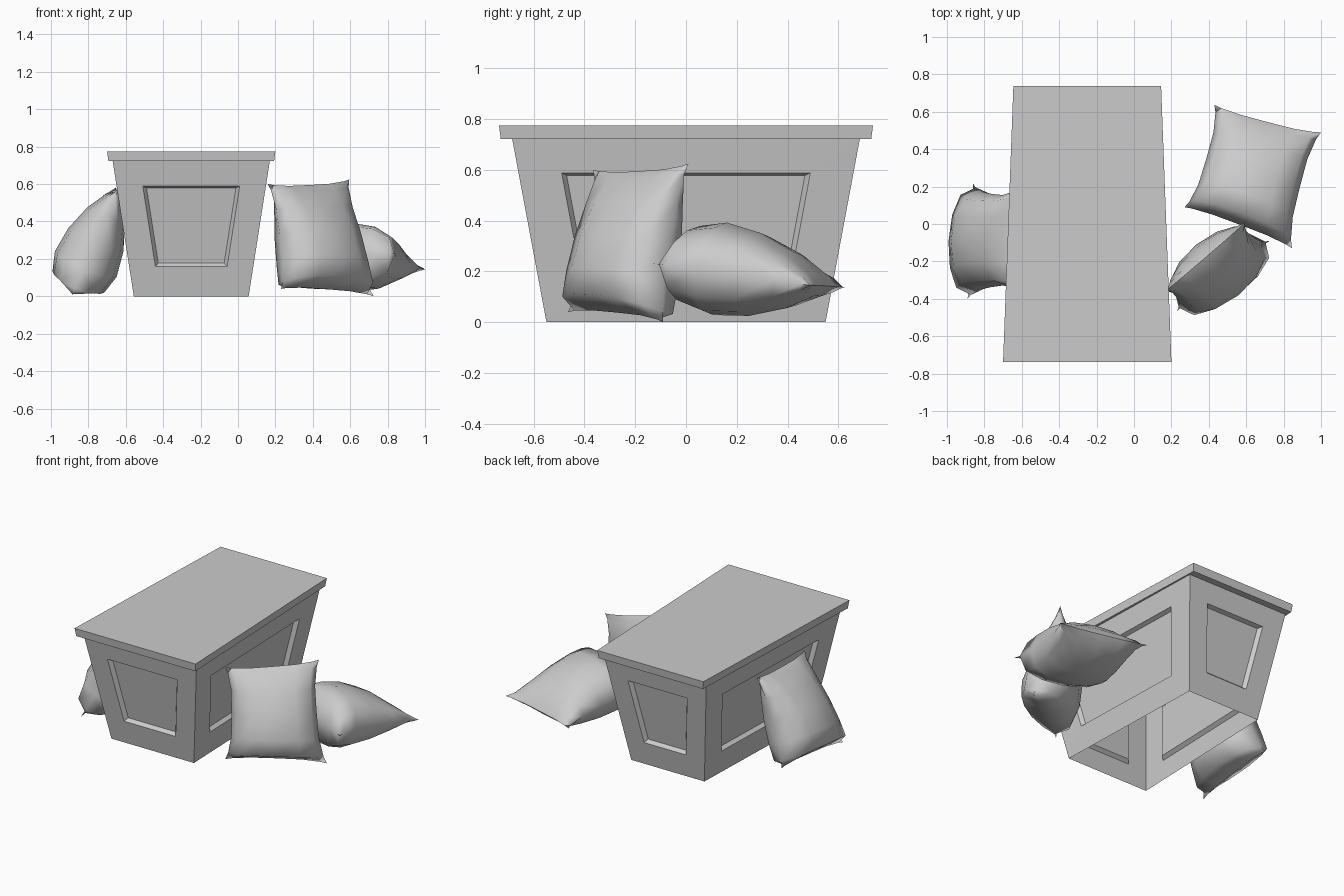
import bpy
import bmesh
from math import pi, sin
from mathutils import Vector

default = bpy.data.objects.get("Cube")
if default:
    bpy.data.objects.remove(default, do_unlink=True)


def make_material(name, value):
    mat = bpy.data.materials.new(name)
    mat.use_nodes = True
    color = (value, value, value, 1)
    mat.diffuse_color = color
    mat.node_tree.nodes["Principled BSDF"].inputs["Base Color"].default_value = color
    return mat


grey = make_material("plain grey", 0.6)


def finish(bm, name):
    """Weld the mesh and turn it into a coloured object."""
    bmesh.ops.remove_doubles(bm, verts=bm.verts, dist=0.0005)
    bmesh.ops.recalc_face_normals(bm, faces=bm.faces)
    mesh = bpy.data.meshes.new(name)
    bm.to_mesh(mesh)
    bm.free()
    mesh.materials.append(grey)
    obj = bpy.data.objects.new(name, mesh)
    bpy.context.collection.objects.link(obj)
    return obj


def quad(bm, points):
    return bm.faces.new([bm.verts.new(p) for p in points])


CENTER_X = -0.25


def trapezoid(front_half, back_half, depth, z):
    """Four corners, counter-clockwise from front left."""
    return [Vector((CENTER_X + sx * half, sy * depth, z))
            for sx, sy, half in ((-1, -1, front_half), (1, -1, front_half),
                                 (1, 1, back_half), (-1, 1, back_half))]


def ring(bm, outer, inner):
    for i in range(4):
        j = (i + 1) % 4
        quad(bm, (outer[i], outer[j], inner[j], inner[i]))


def inset_quad(corners, side, low, high):
    """Shrink a wall (bl, br, tr, tl) by a side margin and two height fractions."""
    bl, br, tr, tl = corners
    rows = []
    for v in (low, high):
        left, right = bl.lerp(tl, v), br.lerp(tr, v)
        u = side / (right - left).length
        rows.append((left.lerp(right, u), left.lerp(right, 1 - u)))
    return [rows[0][0], rows[0][1], rows[1][1], rows[1][0]]


# Flared counter, open underneath, with a bevelled recessed panel on each wall
counter = bmesh.new()
bottom = trapezoid(0.307, 0.272, 0.55, 0)
top = trapezoid(0.42, 0.38, 0.685, 0.722)
for i in range(4):
    j = (i + 1) % 4
    wall = [bottom[i], bottom[j], top[j], top[i]]
    margin = 0.17 if i % 2 else 0.14
    frame = inset_quad(wall, margin, 0.22, 0.815)
    panel = inset_quad(wall, margin + 0.018, 0.24, 0.795)
    inward = -(wall[1] - wall[0]).cross(wall[3] - wall[0]).normalized()
    panel = [p + inward * 0.025 for p in panel]
    ring(counter, wall, frame)
    ring(counter, frame, panel)
    quad(counter, panel)

# Overhanging lid joined to the top of the walls
low, high = trapezoid(0.443, 0.388, 0.73, 0.722), trapezoid(0.45, 0.395, 0.737, 0.775)
ring(counter, top, low)
ring(counter, low, high)
quad(counter, high)
finish(counter, "counter")


def sack(name, corners, thickness, steps=6):
    """Bottom-heavy cushion with pointed ears, hung between four corners."""
    bl, br, tr, tl = [Vector(c) for c in corners]
    normal = (br + tr - bl - tl).cross(tl + tr - bl - br).normalized()
    bm = bmesh.new()

    def point(i, j, side):
        # Rows crowd towards the seams so the rim is steep and blunt
        u, v = [sin((k / steps - 0.5) * pi) for k in (i, j)]
        bulge = max(0, 1 - u * u) ** 0.38 * (1 + v) ** 0.25 * (1 - v) ** 0.7
        # Pull the seams in between the ears
        pu = u * (1 - 0.13 * (1 - v ** 4))
        pv = v * (1 - 0.06 * (1 - u ** 4))
        a, b = (pu + 1) / 2, (pv + 1) / 2
        p = bl.lerp(br, a).lerp(tl.lerp(tr, a), b) + normal * side * thickness * bulge
        p.z = max(p.z, 0)
        return p

    for side in (-1, 1):
        for i in range(steps):
            for j in range(steps):
                quad(bm, [point(i + a, j + b, side)
                          for a, b in ((0, 0), (1, 0), (1, 1), (0, 1))])
    obj = finish(bm, name)
    bpy.ops.object.select_all(action="DESELECT")
    obj.select_set(True)
    bpy.context.view_layer.objects.active = obj
    bpy.ops.object.shade_smooth_by_angle(angle=1.4)


# Three sacks resting around the counter
sack("leaning_sack_front", ((0.23, -0.465, 0.04), (0.725, -0.09, 0),
                            (0.595, 0.01, 0.625), (0.16, -0.365, 0.6)), 0.155)
sack("lying_sack", ((0.27, 0.09, 0.24), (0.845, -0.13, 0.23),
                    (1.0, 0.49, 0.145), (0.43, 0.637, 0.135)), 0.165)
sack("leaning_sack_side", ((-0.86, 0.215, 0.05), (-0.89, -0.4, 0),
                           (-0.64, -0.35, 0.57), (-0.65, 0.18, 0.59)), 0.16)
